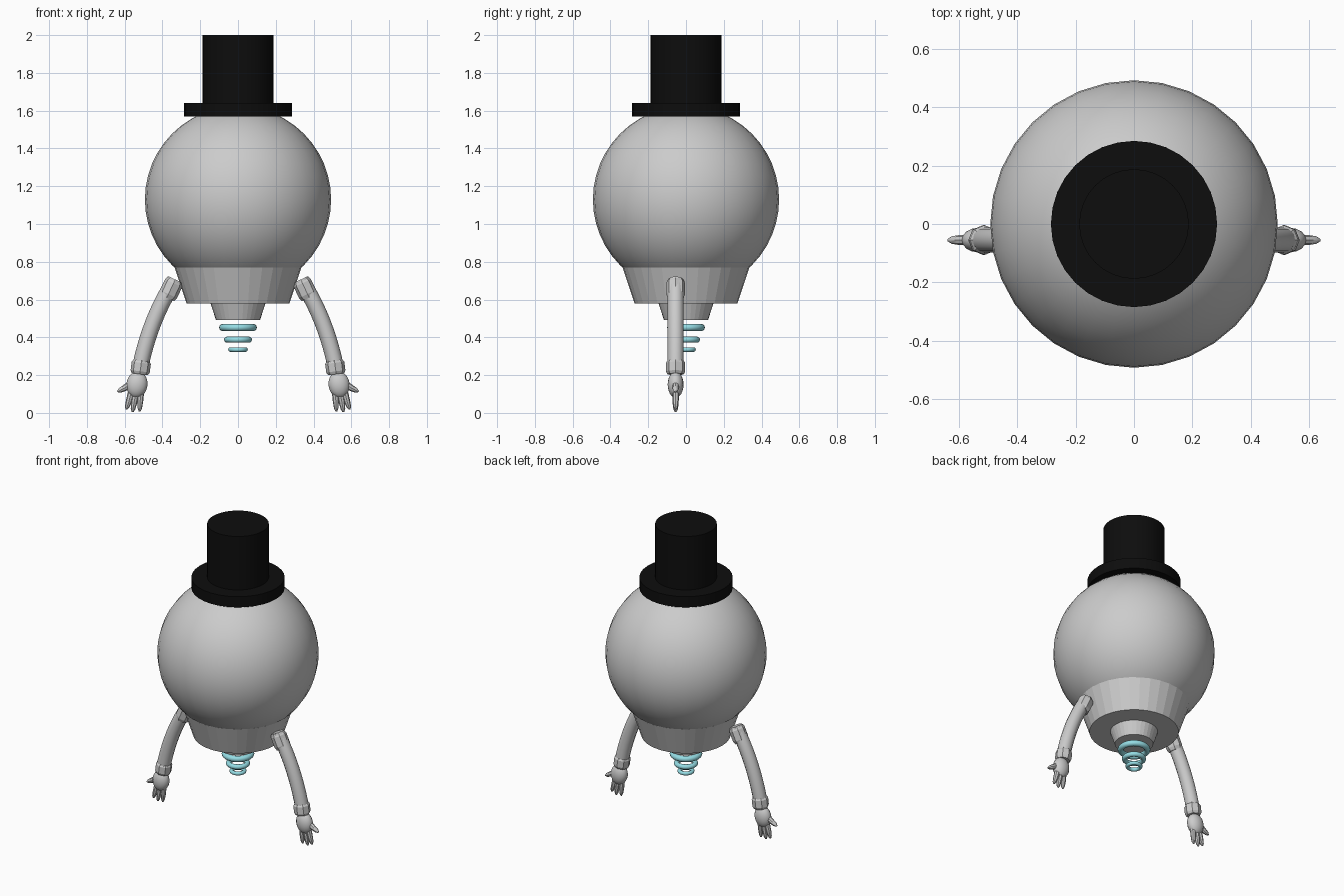
import bpy
from math import radians

if "Cube" in bpy.data.objects:
    bpy.data.objects.remove(bpy.data.objects["Cube"])

def material(name, color):
    m = bpy.data.materials.new(name)
    m.diffuse_color = color
    m.use_nodes = True
    m.node_tree.nodes["Principled BSDF"].inputs["Base Color"].default_value = m.diffuse_color
    return m

black = material("black", (0.004, 0.004, 0.004, 1))
cyan = material("pale_cyan", (0.3, 0.72, 0.78, 1))

def finish(name, mat=None, angle=None):
    o = bpy.context.object
    o.name = name
    if mat:
        o.data.materials.append(mat)
    if angle:
        bpy.ops.object.shade_smooth_by_angle(angle=radians(angle))
    return o

def frustum(name, r_low, r_high, z0, z1, mat=None, angle=None):
    bpy.ops.mesh.primitive_cone_add(vertices=32, radius1=r_low, radius2=r_high,
                                    depth=z1 - z0, location=(0, 0, (z0 + z1) / 2))
    return finish(name, mat, angle)

def tube(name, points, side, sides=12, smooth=True, y=-0.055):
    """Capped tube through (x, z, radius) points in the arm plane."""
    cu = bpy.data.curves.new(name, 'CURVE')
    cu.dimensions = '3D'
    cu.bevel_depth = 1.0
    cu.bevel_resolution = (sides - 4) // 2
    cu.use_fill_caps = True
    sp = cu.splines.new('POLY')
    sp.points.add(len(points) - 1)
    for p, (x, z, r) in zip(sp.points, points):
        p.co = (side * x, y, z, 1)
        p.radius = r
    o = bpy.data.objects.new(name, cu)
    bpy.context.collection.objects.link(o)
    bpy.ops.object.select_all(action='DESELECT')
    o.select_set(True)
    bpy.context.view_layer.objects.active = o
    bpy.ops.object.convert(target='MESH')
    o = finish(name, None, 40 if smooth else None)
    if not smooth:
        bpy.ops.object.shade_flat()
    return o

def cuff(name, a, b, r, side):
    """Chamfered octagonal collar between two (x, z) points."""
    pts = [(a[0] + (b[0] - a[0]) * t, a[1] + (b[1] - a[1]) * t, r * k)
           for t, k in ((0, 0.8), (0.2, 1), (0.8, 1), (1, 0.85))]
    tube(name, pts, side, 8, False)

# Round body
bpy.ops.mesh.primitive_uv_sphere_add(segments=32, ring_count=24, radius=0.493,
                                     location=(0, 0, 1.13))
finish("body", None, 60)

# Lower housing and nozzle
frustum("lower_housing", 0.272, 0.336, 0.578, 0.77)
frustum("nozzle", 0.117, 0.145, 0.493, 0.578)

# Top hat
frustum("hat_brim", 0.285, 0.285, 1.568, 1.64, black, 30)
frustum("hat_crown", 0.188, 0.188, 1.64, 2.0, black, 30)

# Hover rings
for i, (z, outer, minor) in enumerate(((0.452, 0.1, 0.019), (0.388, 0.074, 0.016),
                                       (0.335, 0.052, 0.012))):
    bpy.ops.mesh.primitive_torus_add(major_segments=32, minor_segments=12,
                                     major_radius=outer - minor, minor_radius=minor,
                                     location=(0, 0, z))
    finish(f"hover_ring_{i + 1}", cyan, 60)

# Arms and hands, one per side
fingers = {
    "thumb": [(0.565, 0.155, 0.018), (0.600, 0.132, 0.017), (0.625, 0.119, 0.013), (0.638, 0.112, 0.005)],
    "finger_outer": [(0.565, 0.11, 0.018), (0.578, 0.06, 0.016), (0.587, 0.032, 0.012), (0.591, 0.018, 0.005)],
    "finger_middle": [(0.542, 0.10, 0.018), (0.551, 0.05, 0.016), (0.556, 0.020, 0.012), (0.558, 0.004, 0.005)],
    "finger_inner": [(0.515, 0.11, 0.018), (0.518, 0.06, 0.016), (0.520, 0.025, 0.012), (0.521, 0.008, 0.005)],
}
for side, label in ((-1, "left"), (1, "right")):
    # Arm bends quadratically from shoulder to wrist
    p0, p1, p2 = (0.335, 0.70), (0.465, 0.50), (0.518, 0.24)
    arm = []
    for i in range(11):
        t = i / 10
        x, z = ((1 - t) ** 2 * a + 2 * t * (1 - t) * b + t * t * c
                for a, b, c in zip(p0, p1, p2))
        arm.append((x, z, 0.043))
    tube(f"{label}_arm", arm, side)
    cuff(f"{label}_shoulder_cuff", (0.332, 0.706), (0.377, 0.61), 0.05, side)
    cuff(f"{label}_wrist_cuff", (0.510, 0.28), (0.520, 0.205), 0.051, side)
    # Palm
    bpy.ops.mesh.primitive_uv_sphere_add(segments=16, ring_count=12, radius=1,
                                         location=(side * 0.535, -0.055, 0.15),
                                         rotation=(0, radians(-8 * side), 0))
    bpy.context.object.scale = (0.056, 0.042, 0.07)
    finish(f"{label}_palm", None, 60)
    for name, pts in fingers.items():
        tube(f"{label}_{name}", pts, side, 8)
